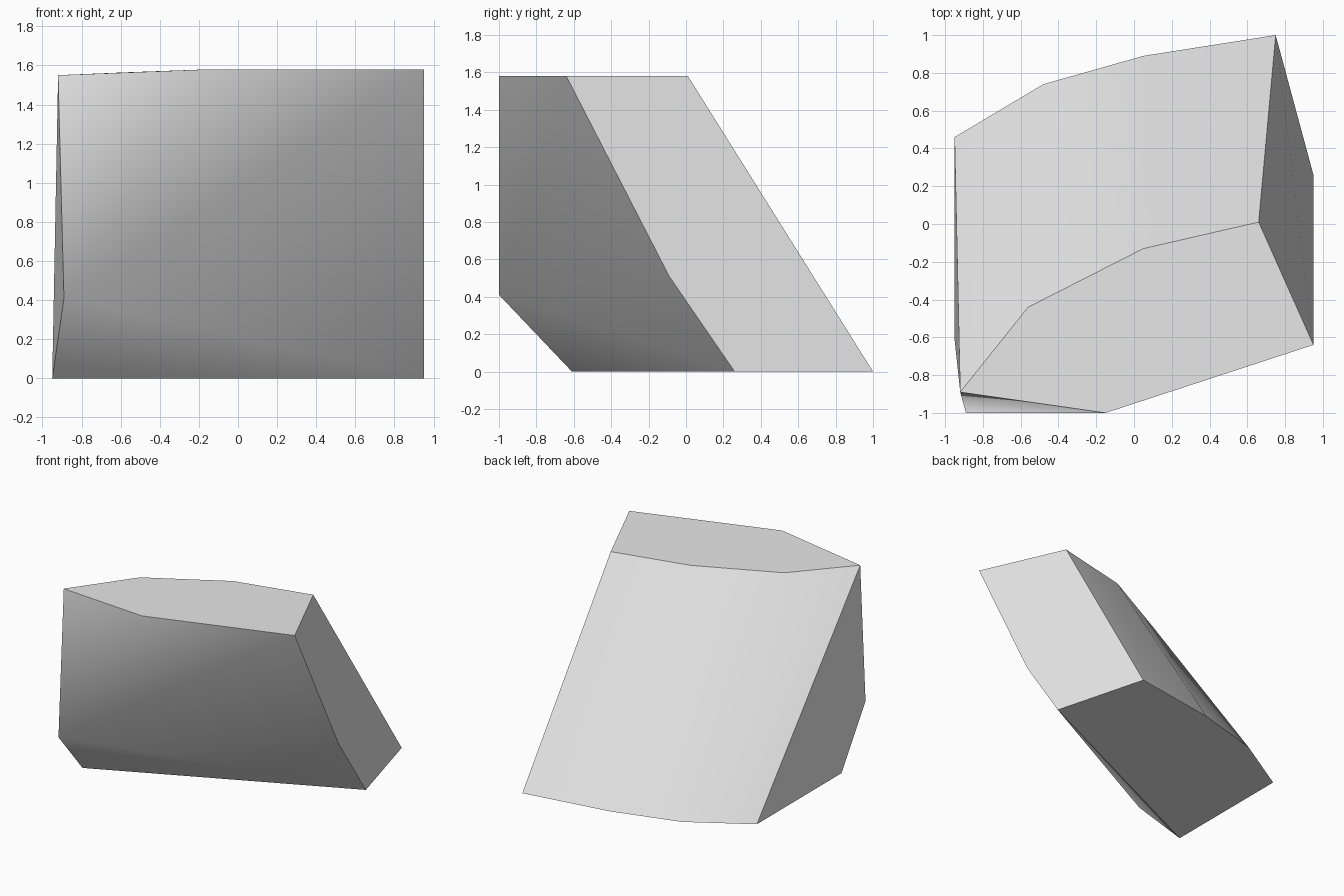
import bpy
import bmesh

old = bpy.data.objects.get("Cube")
if old:
    bpy.data.objects.remove(old, do_unlink=True)

# Stone colour
stone = bpy.data.materials.new("light_grey_stone")
grey = (0.8, 0.8, 0.8, 1)
stone.diffuse_color = grey
stone.use_nodes = True
for node in stone.node_tree.nodes:
    if node.type == 'BSDF_PRINCIPLED':
        node.inputs["Base Color"].default_value = grey

bm = bmesh.new()


def points(*coords):
    return [bm.verts.new(co) for co in coords]


# Curved back edges, from the -x end to the +x end
back_top = points((-0.92, -0.89, 1.55), (-0.56, -0.44, 1.565),
                  (0.05, -0.13, 1.58), (0.66, 0.01, 1.58))
back_bottom = points((-0.95, 0.46, 0), (-0.48, 0.74, 0),
                     (0.05, 0.89, 0), (0.75, 1, 0))

# Front outline, running from the top down to the base
front_top, corner_top, corner_mid, corner_base, toe = points(
    (-0.15, -1, 1.58), (0.95, -0.64, 1.58), (0.95, -0.09, 0.51),
    (0.95, 0.26, 0), (-0.95, -0.61, 0))
nose, = points((-0.89, -1, 0.41))

# Sloping back
for i in range(3):
    bm.faces.new((back_top[i], back_top[i + 1], back_bottom[i + 1], back_bottom[i]))

# Faceted front, fanned around the nose
rim = [back_top[0], front_top, corner_top, corner_mid, corner_base, toe]
for a, b in zip(rim, rim[1:]):
    bm.faces.new((nose, a, b))

# Top, base and two ends
bm.faces.new(back_top + [corner_top, front_top])
bm.faces.new(back_bottom + [corner_base, toe])
bm.faces.new((back_top[0], nose, toe, back_bottom[0]))
bm.faces.new((back_top[3], corner_top, corner_mid, corner_base, back_bottom[3]))
bmesh.ops.recalc_face_normals(bm, faces=bm.faces)

mesh = bpy.data.meshes.new("wedge_rock")
bm.to_mesh(mesh)
bm.free()
mesh.materials.append(stone)
rock = bpy.data.objects.new("wedge_rock", mesh)
bpy.context.collection.objects.link(rock)

# Soft facets with crisp outer edges
bpy.ops.object.select_all(action='DESELECT')
rock.select_set(True)
bpy.context.view_layer.objects.active = rock
bpy.ops.object.shade_smooth_by_angle(angle=0.7)
